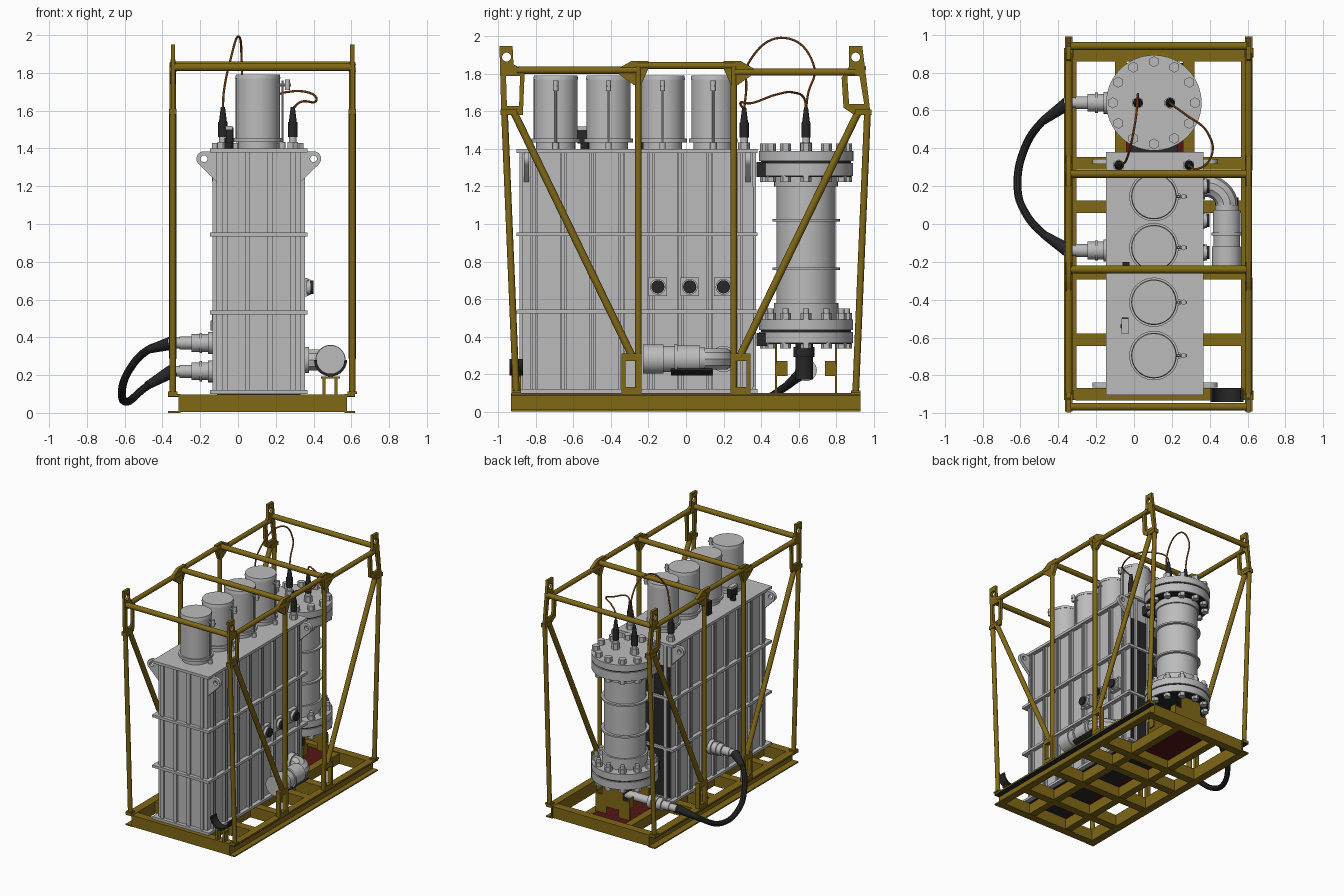
import bpy, bmesh, math
from mathutils import Vector, Matrix

def mat(name, r, g, b):
    m = bpy.data.materials.new(name)
    m.diffuse_color = (r, g, b, 1)
    return m

YEL = mat("ochre_frame", 0.22, 0.14, 0.008)
GREY = mat("light_grey", 0.5, 0.5, 0.5)
BLK = mat("black_rubber", 0.02, 0.02, 0.02)
WIRE = mat("copper_orange", 0.42, 0.13, 0.02)
RED = mat("dark_red", 0.09, 0.008, 0.008)

def link(name, data, m):
    o = bpy.data.objects.new(name, data)
    data.materials.append(m)
    bpy.context.collection.objects.link(o)
    return o

def box(name, m, x0, x1, y0, y1, z0, z1):
    bm = bmesh.new()
    bmesh.ops.create_cube(bm, size=1)
    for v in bm.verts:
        v.co = ((x0 + x1) / 2 + v.co.x * (x1 - x0), (y0 + y1) / 2 + v.co.y * (y1 - y0),
                (z0 + z1) / 2 + v.co.z * (z1 - z0))
    me = bpy.data.meshes.new(name)
    bm.to_mesh(me); bm.free()
    return link(name, me, m)

def cyl(name, m, p, q, r, r2=None, n=32):
    p, q = Vector(p), Vector(q)
    bm = bmesh.new()
    d = q - p
    mtx = Matrix.Translation((p + q) / 2) @ d.to_track_quat('Z', 'Y').to_matrix().to_4x4()
    bmesh.ops.create_cone(bm, cap_ends=True, segments=n, radius1=r, radius2=r if r2 is None else r2,
                          depth=d.length, matrix=mtx)
    me = bpy.data.meshes.new(name)
    bm.to_mesh(me); bm.free()
    return link(name, me, m)

def vcyl(name, m, x, y, z0, z1, r, r2=None, n=32):
    return cyl(name, m, (x, y, z0), (x, y, z1), r, r2, n)

def tube(name, m, pts, r):
    c = bpy.data.curves.new(name, 'CURVE')
    c.dimensions = '3D'; c.bevel_depth = r; c.bevel_resolution = 3
    c.resolution_u = 10; c.use_fill_caps = True
    s = c.splines.new('BEZIER')
    s.bezier_points.add(len(pts) - 1)
    for b, p in zip(s.bezier_points, pts):
        b.co = p
        b.handle_left_type = b.handle_right_type = 'AUTO'
    return link(name, c, m)

def plate(name, m, loops, thick, axis, pos):
    """Flat plate with holes; axis is the world direction of its thickness."""
    c = bpy.data.curves.new(name, 'CURVE')
    c.dimensions = '2D'; c.fill_mode = 'BOTH'; c.extrude = thick / 2
    for lp in loops:
        s = c.splines.new('POLY')
        s.points.add(len(lp) - 1)
        s.use_cyclic_u = True
        for pt, (u, v) in zip(s.points, lp):
            pt.co = (u, v, 0, 1)
    o = link(name, c, m)
    if axis == 'x':
        o.matrix_world = Matrix(((0, 0, 1, pos), (1, 0, 0, 0), (0, 1, 0, 0), (0, 0, 0, 1)))
    else:
        o.matrix_world = Matrix(((1, 0, 0, 0), (0, 0, -1, pos), (0, 1, 0, 0), (0, 0, 0, 1)))
    return o

def arc(u, v, r, a0=0, a1=360, n=20):
    k = n if a1 - a0 == 360 else n - 1
    return [(u + r * math.cos(math.radians(a0 + (a1 - a0) * i / k)),
             v + r * math.sin(math.radians(a0 + (a1 - a0) * i / k))) for i in range(n)]

CX, CY = 0.11, 0.64           # tank centre line, round vessel centre
SIDES = (-0.345, 0.605)       # frame side planes

# Base skid: side channels, cross beams, long beams
for web, out in ((-0.31, -0.37), (0.57, 0.62)):
    a, b = sorted((web, out))
    box("base_side_web", YEL, web - 0.006, web + 0.006, -0.93, 0.93, 0, 0.1)
    for z in (0, 0.09):
        box("base_side_flange", YEL, a, b, -0.93, 0.93, z, z + 0.01)
    box("base_side_lining", BLK, a, b, -0.93, 0.93, 0.085, 0.09)
for y in (-0.9, -0.61, -0.26, 0.09, 0.32, 0.89):
    box("base_cross_beam", YEL, -0.31, 0.57, y - 0.033, y + 0.033, 0.004, 0.097)
for x in (-0.07, 0.29):
    box("base_long_beam", YEL, x - 0.03, x + 0.03, -0.9, 0.9, 0.006, 0.09)

# Lifting frame sides
for x in SIDES:
    for s, top in ((-1, 1.82), (1, 1.81)):
        cyl("corner_post", YEL, (x, s * 0.905, 0.1), (x, s * 0.968, 1.6), 0.018, n=16)
        cyl("diagonal_brace", YEL, (x, s * 0.92, 1.6), (x, s * 0.285, 0.29), 0.02, n=16)
        cyl("middle_post", YEL, (x, s * 0.255, 0.1), (x, s * 0.255, 1.84), 0.018, n=16)
        cyl("top_rail_end", YEL, (x, s * 0.9, top), (x, s * 0.26, top), 0.019, n=16)
        y = s * 0.29
        plate("post_foot", YEL, [[(y - .053, .1), (y + .053, .1), (y + .053, .31), (y - .053, .31)],
              [(y - .033, .13), (y + .033, .13), (y + .033, .27), (y - .033, .27)]], 0.035, 'x', x)
        # Web plate where post and rails meet
        g = [(s * .2, 1.83), (s * .24, 1.74), (s * .275, 1.74), (s * .36, 1.8), (s * .36, 1.83),
             (s * .29, 1.87), (s * .2, 1.87)]
        plate("top_gusset", YEL, [g], 0.026, 'x', x)
        box("post_pad", YEL, x - 0.025, x + 0.025, s * 0.905 - 0.025, s * 0.905 + 0.025, 0.1, 0.112)
        box("corner_node", YEL, x - 0.02, x + 0.02, s * 0.945 - 0.045, s * 0.945 + 0.045, 1.58, 1.61)
    cyl("top_rail_middle", YEL, (x, -0.26, 1.845), (x, 0.26, 1.845), 0.019, n=16)
    # Corner lifting eyes
    plate("lifting_eye_front", YEL, [[(-.985, 1.58), (-.995, 1.95), (-.925, 1.95), (-.92, 1.85),
          (-.86, 1.82), (-.87, 1.58)], [(-.955, 1.63), (-.96, 1.79), (-.885, 1.79), (-.89, 1.63)],
          arc(-.957, 1.89, .024)], 0.022, 'x', x)
    plate("lifting_eye_back", YEL, [[(.985, 1.58), (.955, 1.83), (.94, 1.95), (.87, 1.95), (.87, 1.84),
          (.83, 1.78), (.84, 1.62), (.9, 1.58)], [(.95, 1.64), (.925, 1.79), (.86, 1.79), (.87, 1.64)],
          arc(.905, 1.89, .024)], 0.022, 'x', x)
for y, z in ((-0.965, 1.83), (-0.24, 1.84), (0.265, 1.84), (0.94, 1.83)):
    cyl("top_cross_bar", YEL, (SIDES[0], y, z), (SIDES[1], y, z), 0.021, n=16)

# Tank with ribs and lid
box("tank_body", GREY, -0.113, 0.333, -0.873, 0.357, 0.1, 1.39)
for z0, z1 in ((0.1, 0.12), (0.522, 0.543), (0.935, 0.956), (1.378, 1.4)):
    box("tank_band", GREY, -0.147, 0.367, -0.903, 0.38, z0, z1)
for i in range(8):
    y = -0.81 + i * 0.156
    for x0, x1 in ((-0.134, -0.105), (0.325, 0.354)):
        for d in (-0.012, 0.012):
            box("tank_side_rib", GREY, x0, x1, y + d - 0.006, y + d + 0.006, 0.11, 1.385)
for x in (-0.07, 0.05, 0.17, 0.29):
    for y0, y1 in ((-0.888, -0.865), (0.35, 0.372)):
        box("tank_end_rib", GREY, x - 0.014, x + 0.014, y0, y1, 0.11, 1.385)
box("tank_back_panel", BLK, -0.108, 0.328, 0.355, 0.361, 0.13, 1.2)
box("tank_underside", BLK, 0.0, 0.33, -0.86, 0.35, 0.092, 0.1)
box("tank_underside_strip", RED, -0.11, 0.0, -0.86, 0.35, 0.092, 0.1)
# Tank lifting lugs
for y in (-0.85, 0.33):
    for s in (-1, 1):
        cx = CX + s * 0.29
        out = [(CX + s * .22, 1.22), (CX + s * .22, 1.385)] + \
              [(cx + s * u, 1.345 + v) for u, v in arc(0, 0, .04, -50, 90, 9)[::-1]]
        plate("tank_lug", GREY, [out, arc(cx, 1.345, .018)], 0.028, 'y', y)

# Four round canisters on the lid
for y in (-0.695, -0.413, -0.125, 0.145):
    vcyl("canister_base", GREY, 0.105, y, 1.4, 1.45, 0.105)
    vcyl("canister_ring", GREY, 0.105, y, 1.435, 1.455, 0.13, n=48)
    vcyl("canister_body", GREY, 0.105, y, 1.45, 1.775, 0.117, n=48)
    vcyl("canister_cap", GREY, 0.105, y, 1.77, 1.792, 0.12, 0.116, n=48)
    vcyl("canister_rod", GREY, 0.235, y, 1.4, 1.76, 0.006, n=10)
    cyl("canister_latch", GREY, (0.21, y, 1.735), (0.28, y, 1.735), 0.008, n=10)
    vcyl("canister_latch_knob", GREY, 0.262, y, 1.71, 1.765, 0.014, n=12)
    vcyl("canister_rod_foot", GREY, 0.235, y, 1.4, 1.435, 0.017, n=12)
# Lid valves
box("lid_valve_handle", GREY, -0.065, -0.03, -0.58, -0.5, 1.5, 1.52)
box("lid_valve_body", BLK, -0.063, -0.028, -0.578, -0.495, 1.43, 1.5)
vcyl("lid_valve_stem", BLK, -0.05, -0.54, 1.4, 1.455, 0.022, n=16)
box("lid_small_valve", BLK, -0.06, -0.025, -0.25, -0.2, 1.4, 1.51)

# Round flanged vessel
for nm, z0, z1, r in (("body", .4, 1.3, .158), ("lower_neck", .49, .58, .172), ("upper_neck", 1.2, 1.26, .17),
                      ("ring_low", .755, .768, .18), ("ring_high", 1.013, 1.026, .18),
                      ("flange_bottom", .365, .425, .25), ("flange_low", .435, .49, .25),
                      ("flange_high", 1.255, 1.325, .25), ("flange_top", 1.335, 1.388, .252)):
    vcyl("vessel_" + nm, GREY, 0.105, CY, z0, z1, r, n=64)
for z0, z1 in ((0.42, 0.44), (1.32, 1.34), (1.25, 1.256), (0.36, 0.366)):
    vcyl("vessel_gasket", BLK, 0.105, CY, z0, z1, 0.24, n=48)
for i in range(12):
    a = math.radians(30 * i)
    x, y = 0.105 + 0.217 * math.cos(a), CY + 0.217 * math.sin(a)
    for z0, z1 in ((1.385, 1.428), (1.225, 1.258), (0.488, 0.525), (0.335, 0.368)):
        vcyl("vessel_bolt", GREY, x, y, z0, z1, 0.029, n=6)
    vcyl("vessel_stud", GREY, x, y, 0.52, 0.55, 0.017, n=12)
for z0, z1 in ((1.25, 1.33), (0.35, 0.42)):
    box("vessel_mount", BLK, -0.02, 0.23, 0.375, 0.44, z0, z1)

# Vessel stand
for y in (0.48, 0.8):
    plate("stand_plate", YEL, [[(-.05, .1), (.05, .1), (.05, .16), (.16, .16), (.16, .1), (.26, .1),
          (.26, .25), (.2, .25), (.2, .365), (.01, .365), (.01, .25), (-.05, .25)]], 0.012, 'y', y)
    s = 1 if y < CY else -1
    for x in (-0.04, 0.25):
        a, b = sorted((y, y + s * 0.06))
        box("stand_gusset", YEL, x - 0.006, x + 0.006, a, b, 0.19, 0.27)
box("stand_tray", RED, -0.04, 0.26, 0.36, 0.85, 0.07, 0.078)
vcyl("vessel_outlet", BLK, 0.105, 0.63, 0.17, 0.365, 0.047, n=24)
vcyl("vessel_outlet_collar", BLK, 0.105, 0.63, 0.29, 0.345, 0.056, n=24)

# Hose with grey couplings
for y, z, x1 in ((-0.14, 0.37, -0.1), (0.64, 0.22, 0.09)):
    for a, b, r in ((x1, -0.25, .033), (-.13, -.16, .058), (-.16, -.245, .047), (-.19, -.205, .054),
                    (-.245, -.31, .034), (-.31, -.37, .028)):
        cyl("hose_coupling", GREY, (a, y, z), (b, y, z), r, n=24)
cyl("hose_boot_front", BLK, (-0.35, -0.138, 0.37), (-0.47, -0.06, 0.337), 0.036, 0.022, 20)
cyl("hose_boot_back", BLK, (-0.35, 0.637, 0.22), (-0.48, 0.545, 0.145), 0.036, 0.022, 20)
tube("black_hose", BLK, [(-.36, -.135, .368), (-.47, -.06, .337), (-.58, .07, .22), (-.615, .2, .11),
     (-.585, .38, .06), (-.49, .535, .135), (-.36, .63, .215)], 0.021)

# Cable connectors on lid and vessel, with thin cables
for x, y, z in ((-.08, .31, 1.4), (.29, .31, 1.4), (.02, CY, 1.388), (.19, CY, 1.388)):
    vcyl("connector_nut", GREY, x, y, z, 1.435, 0.032, n=6)
    vcyl("connector_collar", GREY, x, y, 1.43, 1.465, 0.02, n=20)
    vcyl("connector_body", BLK, x, y, 1.46, 1.54, 0.025, n=20)
    vcyl("connector_boot", BLK, x, y, 1.54, 1.62, 0.021, 0.011, n=20)
tube("cable_left", WIRE, [(-.08, .31, 1.61), (-.075, .32, 1.7), (-.04, .34, 1.87), (.005, .53, 1.992),
     (.02, .683, 1.84), (.02, CY + .01, 1.69), (.02, CY, 1.61)], 0.006)
tube("cable_right", WIRE, [(.29, .31, 1.61), (.33, .29, 1.645), (.405, .35, 1.645), (.39, .48, 1.69),
     (.27, .58, 1.7), (.2, .63, 1.67), (.19, CY, 1.61)], 0.006)

# Square side ports
for y in (-0.15, 0.02, 0.2):
    box("port_plate", GREY, 0.33, 0.365, y - 0.05, y + 0.05, 0.615, 0.715)
    cyl("port_ring", GREY, (0.36, y, 0.665), (0.385, y, 0.665), 0.042, n=24)
    cyl("port_plug", BLK, (0.36, y, 0.665), (0.4, y, 0.665), 0.035, n=24)
    for dy in (-0.04, 0.04):
        for dz in (-0.04, 0.04):
            cyl("port_screw", GREY, (0.36, y + dy, 0.665 + dz), (0.372, y + dy, 0.665 + dz), 0.006, n=6)

# Large side pipe and elbow
for a, b, r in ((-.23, -.12, .078), (-.12, -.05, .07), (-.06, -.045, .08), (-.05, .075, .073), (.06, .1, .062)):
    cyl("side_pipe", GREY, (0.49, a, 0.28), (0.49, b, 0.28), r, n=32)
tube("side_pipe_elbow", GREY, [(.49, .08, .28), (.485, .13, .28), (.43, .19, .28), (.39, .2, .28), (.32, .2, .28)], 0.058)
cyl("side_pipe_flange", GREY, (0.33, 0.2, 0.28), (0.375, 0.2, 0.28), 0.07, n=32)
# Pipe cradles and front cradle stand
for y, t, a0, a1 in ((-0.905, 0.07, 180, 360), (0.03, 0.22, 225, 315)):
    plate("pipe_cradle", BLK, [arc(.49, .28, .087, a0, a1) + arc(.49, .28, .073, a0, a1)[::-1]], t, 'y', y)
box("cradle_plate", YEL, 0.44, 0.54, -0.93, -0.88, 0.183, 0.193)
for x in (0.455, 0.52):
    box("cradle_leg", YEL, x - 0.008, x + 0.008, -0.93, -0.88, 0.095, 0.19)

# Convert curves and smooth round surfaces
bpy.ops.object.select_all(action='SELECT')
for o in bpy.context.collection.objects:
    if o.type == 'CURVE':
        bpy.context.view_layer.objects.active = o
bpy.ops.object.convert(target='MESH')
bpy.ops.object.select_all(action='SELECT')
bpy.ops.object.shade_smooth_by_angle(angle=math.radians(35))
